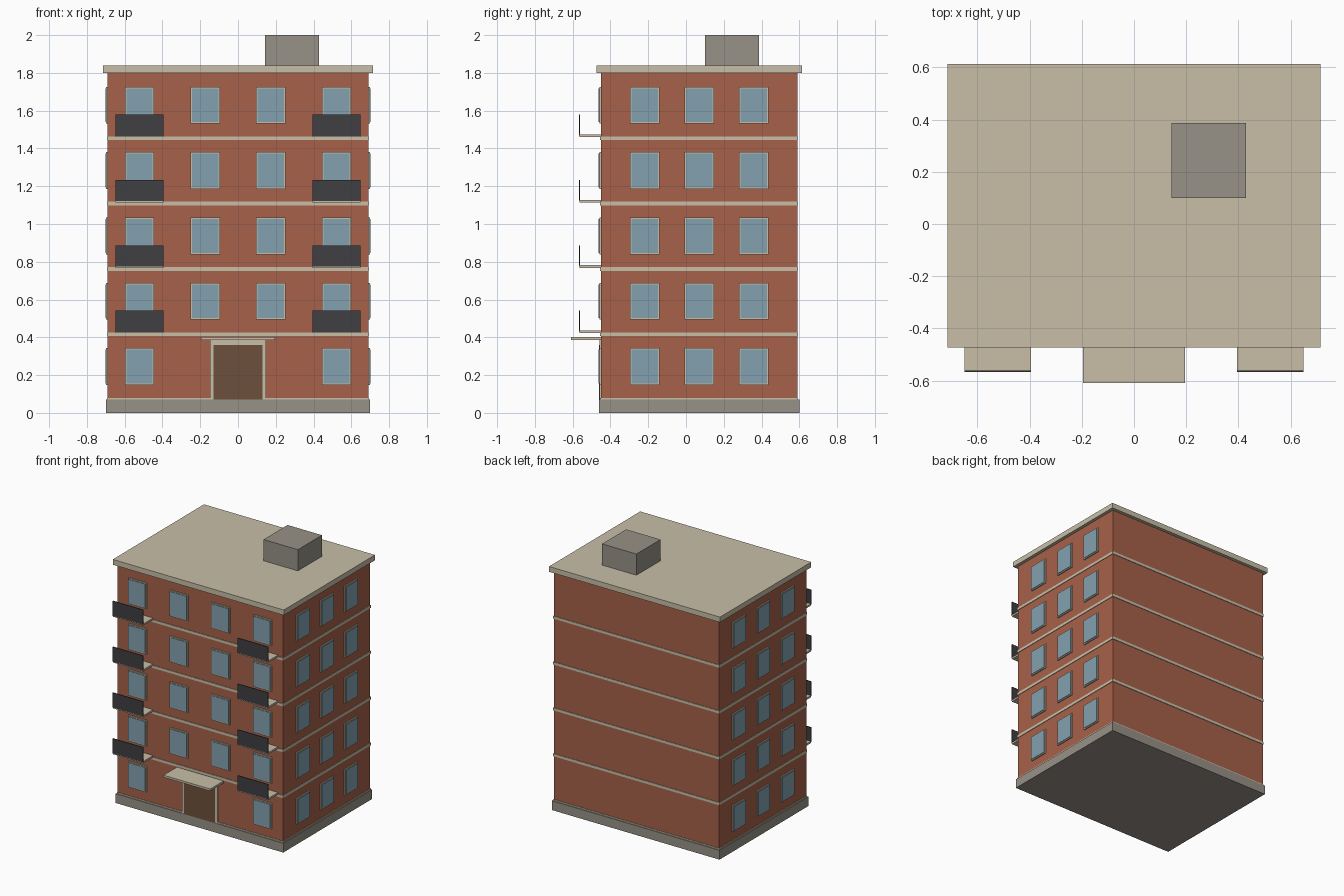
import bpy

if "Cube" in bpy.data.objects:
    bpy.data.objects.remove(bpy.data.objects["Cube"], do_unlink=True)


def material(name, rgb):
    m = bpy.data.materials.new(name)
    m.use_nodes = True
    m.diffuse_color = (*rgb, 1)
    node = next(n for n in m.node_tree.nodes if n.type == 'BSDF_PRINCIPLED')
    node.inputs["Base Color"].default_value = (*rgb, 1)
    node.inputs["Roughness"].default_value = 0.8
    return m


brick = material("brick red", (0.38, 0.12, 0.067))
stone = material("pale stone", (0.58, 0.52, 0.39))
concrete = material("grey concrete", (0.31, 0.285, 0.245))
glass = material("blue glass", (0.23, 0.355, 0.435))
metal = material("dark metal", (0.05, 0.05, 0.057))
wood = material("brown wood", (0.15, 0.08, 0.043))


def box(name, mat, x, y, z):
    """Box spanning the given (low, high) ranges."""
    bpy.ops.mesh.primitive_cube_add(size=1, location=[(a + b) / 2 for a, b in (x, y, z)])
    ob = bpy.context.object
    ob.name = name
    ob.scale = [b - a for a, b in (x, y, z)]
    bpy.ops.object.transform_apply(location=False, rotation=False, scale=True)
    ob.data.materials.append(mat)
    return ob


def around(c, width):
    return (c - width / 2, c + width / 2)


HALF_X, HALF_Y, MID_Y = 0.69, 0.52, 0.07
FRONT = MID_Y - HALF_Y
GROUND, STOREY, FLOORS = 0.07, 0.346, 5
TOP = GROUND + STOREY * FLOORS


def slab(name, mat, out, z):
    """Full-footprint slab overhanging the walls by out."""
    return box(name, mat, (-HALF_X - out, HALF_X + out),
               (FRONT - out, MID_Y + HALF_Y + out), z)


# Main masses
slab("plinth", concrete, 0.01, (0, GROUND))
slab("brick_walls", brick, 0, (GROUND, TOP))
slab("roof_slab", stone, 0.024, (TOP, 1.84))
box("roof_hut", concrete, (0.143, 0.43), (0.10, 0.387), (1.84, 2.0))


def window(c, z, side):
    """Frame and slightly prouder pane; side 0 is the front, +-1 the x walls."""
    for name, mat, w, h, out in (("window_frame", stone, 0.155, 0.195, 0.008),
                                 ("window_pane", glass, 0.139, 0.179, 0.012)):
        if side == 0:
            box(name, mat, around(c, w), (FRONT - out, FRONT + 0.01), around(z, h))
        else:
            x = sorted((side * (HALF_X - 0.01), side * (HALF_X + out)))
            box(name, mat, x, around(c, w), around(z, h))


for floor in range(FLOORS):
    base = GROUND + STOREY * floor
    # Stone string course at each floor line
    slab("floor_band", stone, 0.004, around(base, 0.02))
    # Windows, with the doorway taking the middle of the ground floor
    for c in (-0.522, -0.174, 0.174, 0.522):
        if floor or abs(c) > 0.3:
            window(c, base + 0.175, 0)
    for side in (-1, 1):
        for c in (-0.288, 0, 0.288):
            window(MID_Y + c, base + 0.175, side)
    # Balconies on the upper floors
    if floor:
        for c in (-0.522, 0.522):
            box("balcony_slab", stone, around(c, 0.255), (-0.565, FRONT + 0.01),
                (base + 0.006, base + 0.02))
            box("balcony_railing", metal, around(c, 0.255), (-0.567, -0.561),
                (base + 0.013, base + 0.125))

# Entrance
box("door_surround", stone, around(0, 0.296), (FRONT - 0.008, FRONT + 0.01), (GROUND, 0.388))
box("door", wood, around(0, 0.258), (FRONT - 0.011, FRONT + 0.01), (GROUND, 0.36))
box("entrance_canopy", stone, around(0, 0.39), (-0.61, FRONT + 0.01), (0.386, 0.402))
